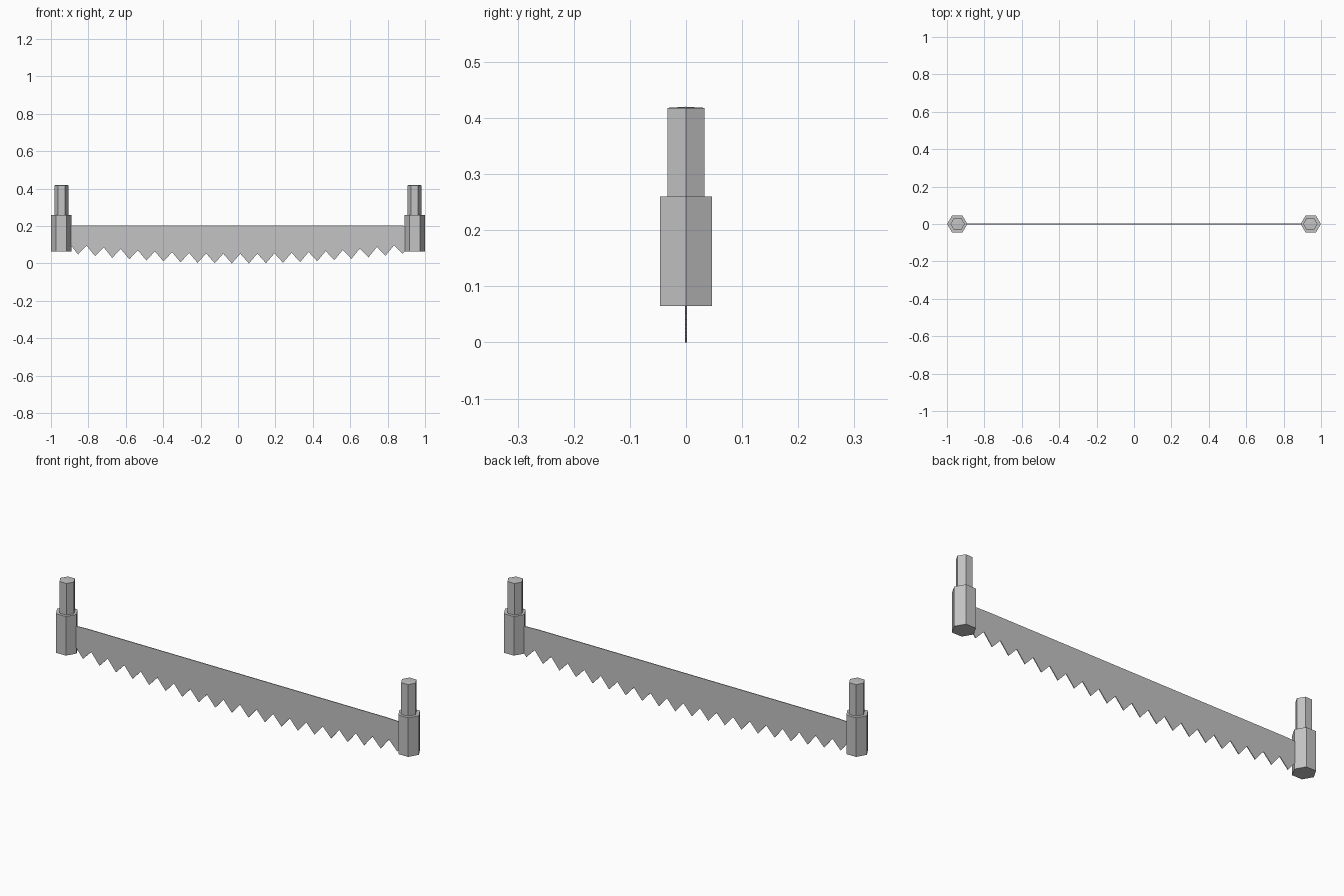
import bpy
import bmesh
from math import pi
from mathutils import Matrix

cube = bpy.data.objects.get("Cube")
if cube:
    bpy.data.objects.remove(cube, do_unlink=True)

# Single plain grey for every part
grey = bpy.data.materials.new("plain_grey")
grey.use_nodes = True
grey.diffuse_color = (0.55, 0.55, 0.55, 1)
grey.node_tree.nodes["Principled BSDF"].inputs["Base Color"].default_value = grey.diffuse_color


def finish(name, bm):
    bmesh.ops.recalc_face_normals(bm, faces=bm.faces)
    mesh = bpy.data.meshes.new(name)
    bm.to_mesh(mesh)
    bm.free()
    mesh.materials.append(grey)
    obj = bpy.data.objects.new(name, mesh)
    bpy.context.collection.objects.link(obj)
    return obj


def hex_post(name, x, radius, bottom, top, crown=0.0):
    """Upright six-sided post with a corner facing each side."""
    bm = bmesh.new()
    place = Matrix.Translation((x, 0, (bottom + top) / 2)) @ Matrix.Rotation(pi / 6, 4, "Z")
    bmesh.ops.create_cone(bm, cap_ends=True, segments=6, radius1=radius,
                          radius2=radius, depth=top - bottom, matrix=place)
    # Turn a corner onto the x axis if the primitive put a flat there
    if max(v.co.x for v in bm.verts) - x < radius * 0.95:
        bmesh.ops.rotate(bm, verts=bm.verts, cent=(x, 0, 0),
                         matrix=Matrix.Rotation(pi / 6, 3, "Z"))
    if crown:
        cap = [f for f in bm.faces if f.normal.z > 0.9]
        centre = bmesh.ops.poke(bm, faces=cap)["verts"]
        for v in centre:
            v.co.z += crown
    return finish(name, bm)


# Handles: stout socket below, slimmer grip above
for side, sign in (("left", 1), ("right", -1)):
    hex_post(side + "_socket", sign * 0.945, 0.054, 0.065, 0.26)
    hex_post(side + "_grip", sign * 0.943, 0.038, 0.26, 0.418, crown=0.002)

# Blade: straight back, toothed edge following a shallow bow
TEETH, FIRST, LAST, DEPTH, THICK = 20, -0.855, 0.88, 0.052, 0.004
pitch = (LAST - FIRST) / (TEETH - 1)


def bow(x):
    return 0.05 * (x / 0.87) ** 2


edge = [(-0.93, 0.105)]
for i in range(TEETH):
    tip = FIRST + i * pitch
    gap = tip - pitch / 2
    edge += [(gap, bow(gap) + DEPTH), (tip, bow(tip))]
edge.append((0.93, 0.105))
back = [(0.93, 0.2), (0.82, 0.204), (-0.84, 0.204), (-0.93, 0.2)]

bm = bmesh.new()
face = bm.faces.new([bm.verts.new((x, -THICK / 2, z)) for x, z in edge + back])
grown = bmesh.ops.extrude_face_region(bm, geom=[face])["geom"]
bmesh.ops.translate(bm, vec=(0, THICK, 0),
                    verts=[g for g in grown if isinstance(g, bmesh.types.BMVert)])
finish("blade", bm)
